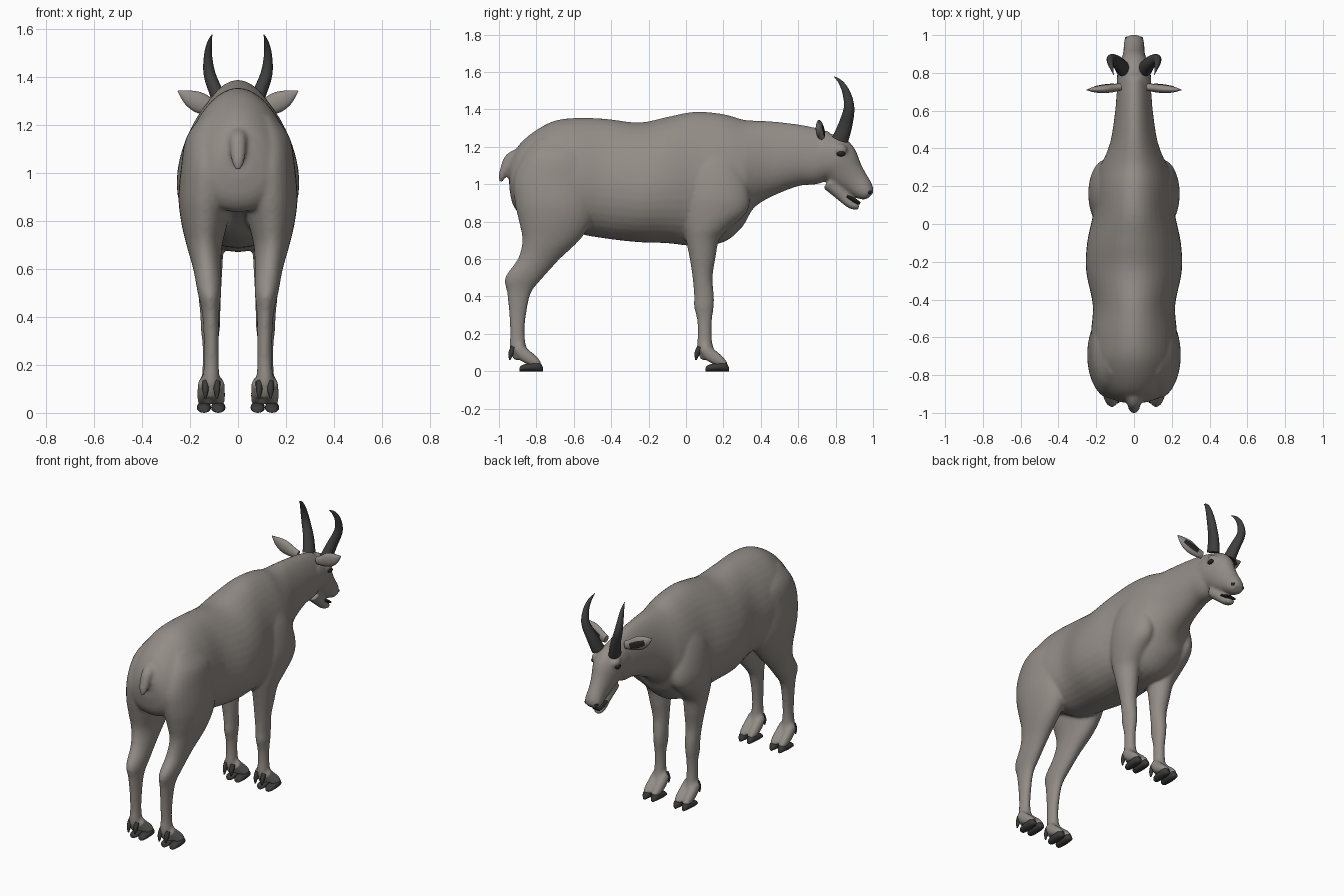
import bpy, bmesh, math
from mathutils import Vector

def material(name, rgb):
    m = bpy.data.materials.new(name)
    m.diffuse_color = (*rgb, 1)
    return m

COAT = material("coat grey", (0.29, 0.265, 0.24))
HORN = material("horn charcoal", (0.05, 0.05, 0.05))
HOOF = material("hoof dark", (0.045, 0.043, 0.042))
DARK = material("eye and nostril black", (0.02, 0.019, 0.018))

def spline(rows, n):
    """Catmull-Rom through rows of numbers."""
    out, rows = [], [Vector(r) for r in rows]
    for i in range(len(rows) - 1):
        p0, p1, p2 = rows[max(i - 1, 0)], rows[i], rows[i + 1]
        p3 = rows[min(i + 2, len(rows) - 1)]
        for k in range(n):
            t = k / n
            out.append(0.5 * (2 * p1 + (p2 - p0) * t + (2 * p0 - 5 * p1 + 4 * p2 - p3) * t * t
                              + (3 * p1 - p0 - 3 * p2 + p3) * t ** 3))
    return out + [rows[-1]]

def loft(bm, rows, axis=None, ref=(1, 0, 0), sides=28, pear=0.0, n=4):
    """Tube through rows of (x, y, z, half width, half depth)."""
    rows = spline(rows, n)
    rings = []
    for i, r in enumerate(rows):
        c = Vector(r[:3])
        t = Vector(axis) if axis else (Vector(rows[min(i + 1, len(rows) - 1)][:3])
                                       - Vector(rows[max(i - 1, 0)][:3])).normalized()
        s = Vector(ref)
        s = (s - t * s.dot(t)).normalized()
        u = s.cross(t)
        ring = []
        for k in range(sides):
            a = 2 * math.pi * k / sides
            w = max(r[3], 0.001) * math.cos(a) * (1 - pear * math.sin(a))
            ring.append(bm.verts.new(c + s * w + u * max(r[4], 0.001) * math.sin(a)))
        rings.append(ring)
    for p, q in zip(rings, rings[1:]):
        for k in range(sides):
            j = (k + 1) % sides
            bm.faces.new((p[k], p[j], q[j], q[k]))
    bm.faces.new(rings[0][::-1])
    bm.faces.new(rings[-1])

def ball(bm, c, size):
    v = bmesh.ops.create_uvsphere(bm, u_segments=16, v_segments=10, radius=1)["verts"]
    bmesh.ops.scale(bm, vec=size, verts=v)
    bmesh.ops.translate(bm, vec=c, verts=v)

def finish(name, bm, mat):
    bmesh.ops.recalc_face_normals(bm, faces=bm.faces)
    me = bpy.data.meshes.new(name)
    bm.to_mesh(me)
    bm.free()
    me.materials.append(mat)
    ob = bpy.data.objects.new(name, me)
    bpy.context.collection.objects.link(ob)
    bpy.context.view_layer.objects.active = ob
    ob.select_set(True)
    bpy.ops.object.shade_smooth_by_angle(angle=math.radians(50))
    ob.select_set(False)
    return ob

# Torso and neck: y, top, bottom, half width
torso = [(-.945, 1.12, .98, .06), (-.925, 1.16, .89, .12), (-.88, 1.225, .84, .17),
         (-.8, 1.29, .84, .20), (-.7, 1.34, .81, .22), (-.58, 1.355, .74, .225),
         (-.43, 1.35, .71, .215), (-.25, 1.33, .69, .25), (-.1, 1.36, .685, .245),
         (.05, 1.388, .67, .215), (.2, 1.375, .69, .205), (.3, 1.347, .77, .18),
         (.36, 1.34, .87, .15), (.45, 1.337, .93, .12), (.6, 1.32, .99, .098),
         (.7, 1.30, 1.0, .09), (.77, 1.28, 1.03, .08)]
# Legs: z, back, front, inner x, outer x
hind_leg = [(1.24, -.8, -.58, .06, .15), (1.15, -.87, -.5, .03, .215), (1.03, -.92, -.46, .02, .237),
            (.9, -.915, -.47, .02, .248), (.8, -.893, -.5, .04, .238), (.7, -.875, -.57, .065, .215),
            (.6, -.9, -.675, .07, .187), (.5, -.968, -.765, .07, .168), (.42, -.957, -.828, .078, .15),
            (.3, -.945, -.855, .08, .142), (.2, -.94, -.863, .08, .142), (.12, -.943, -.85, .075, .15),
            (.06, -.92, -.82, .075, .15)]
fore_leg = [(1.25, .05, .24, .05, .13), (1.1, 0, .3, .05, .208), (.95, -.02, .34, .05, .24),
            (.85, -.02, .325, .06, .238), (.76, -.01, .23, .06, .222), (.7, 0, .177, .06, .205),
            (.6, .02, .157, .065, .185), (.5, .035, .142, .07, .167), (.4, .043, .15, .074, .157),
            (.35, .042, .149, .076, .155), (.28, .058, .14, .083, .148), (.2, .063, .137, .083, .148),
            (.12, .058, .148, .078, .152), (.06, .08, .18, .075, .152)]

skin = bmesh.new()
loft(skin, [(0, y, (t + b) / 2, w, (t - b) / 2) for y, t, b, w in torso],
     axis=(0, 1, 0), pear=.17, sides=40)
for m in (-1, 1):
    for leg in (hind_leg, fore_leg):
        loft(skin, [(m * (i + o) / 2, (b + f) / 2, z, (o - i) / 2, (f - b) / 2)
                    for z, b, f, i, o in leg], axis=(0, 0, -1))
    # Toes
    for dy in (0, .995):
        for dx in (-.029, .029):
            x = m * .112 + dx
            loft(skin, [(x, -.905 + dy, .13, .026, .03), (x, -.86 + dy, .085, .029, .036),
                        (x, -.815 + dy, .055, .028, .03), (x, -.78 + dy, .035, .02, .015)])
    # Brow ridge
    ball(skin, (m * .07, .825, 1.185), (.028, .04, .03))
# Skull and muzzle
loft(skin, [(0, .70, 1.18, .085, .1), (0, .74, 1.155, .09, .125), (0, .80, 1.125, .088, .125),
            (0, .86, 1.06, .068, .095), (0, .91, 1.01, .056, .072), (0, .953, .967, .055, .056),
            (0, .975, .947, .047, .04), (0, .985, .937, .03, .022)])
# Lower jaw
loft(skin, [(0, .76, 1.01, .05, .04), (0, .83, .945, .038, .034), (0, .885, .893, .034, .026),
            (0, .925, .877, .026, .014)])
# Tail
loft(skin, [(0, -.87, 1.15, .05, .05), (0, -.935, 1.135, .037, .036), (0, -.965, 1.09, .032, .026),
            (0, -.982, 1.045, .026, .02), (0, -.992, 1.01, .01, .008)])
body = finish("body", skin, COAT)
remesh = body.modifiers.new("blend", 'REMESH')
remesh.mode = 'VOXEL'
remesh.voxel_size = .0095
remesh.use_smooth_shade = True
smooth = body.modifiers.new("soften", 'SMOOTH')
smooth.factor = .5
smooth.iterations = 7

for m, side in ((-1, "left"), (1, "right")):
    # Horns
    bm = bmesh.new()
    loft(bm, [(m * .062, .825, 1.24, .036, .044), (m * .085, .853, 1.32, .03, .037),
              (m * .118, .872, 1.41, .025, .028), (m * .125, .857, 1.49, .017, .021),
              (m * .118, .827, 1.545, .01, .012), (m * .108, .79, 1.577, .001, .001)], sides=20)
    finish(side + "_horn", bm, HORN)
    # Ears with dark hollow on the forward side
    ear = [(.07, .725, 1.262, .018, .025), (.11, .72, 1.272, .022, .034), (.16, .715, 1.293, .022, .043),
           (.205, .712, 1.315, .016, .032), (.25, .71, 1.342, .002, .003)]
    bm = bmesh.new()
    loft(bm, [(m * x, y, z, a, b) for x, y, z, a, b in ear], ref=(0, 1, 0), sides=16)
    finish(side + "_ear", bm, COAT)
    bm = bmesh.new()
    loft(bm, [(m * x, y + a - .002, z - .003, .004, b * .5) for x, y, z, a, b in ear[1:4]],
         ref=(0, 1, 0), sides=12)
    finish(side + "_ear_hollow", bm, DARK)
    # Eyes and nostrils
    bm = bmesh.new()
    ball(bm, (m * .086, .828, 1.163), (.015, .024, .014))
    finish(side + "_eye", bm, DARK)
    bm = bmesh.new()
    ball(bm, (m * .034, .978, .957), (.015, .015, .012))
    finish(side + "_nostril", bm, DARK)
    # Cloven hooves and dewclaws
    for dy, end in ((0, "hind"), (.995, "fore")):
        bm = bmesh.new()
        for dx in (-.03, .03):
            x = m * .112 + dx
            loft(bm, [(x, y + dy, t / 2, w, t / 2) for y, t, w in
                      ((-.89, .02, .016), (-.875, .034, .026), (-.83, .045, .03),
                       (-.785, .05, .024), (-.765, .02, .01))], axis=(0, 1, 0), sides=16)
            x = m * .112 + dx * .8
            loft(bm, [(x, -.92 + dy, .13, .014, .016), (x, -.936 + dy, .095, .013, .014),
                      (x, -.942 + dy, .06, .004, .004)], sides=12)
        finish(side + "_" + end + "_hoof", bm, HOOF)

# Mouth interior
bm = bmesh.new()
loft(bm, [(0, .86, .935, .036, .012), (0, .90, .912, .036, .014), (0, .93, .897, .028, .008)], sides=16)
finish("mouth", bm, DARK)
